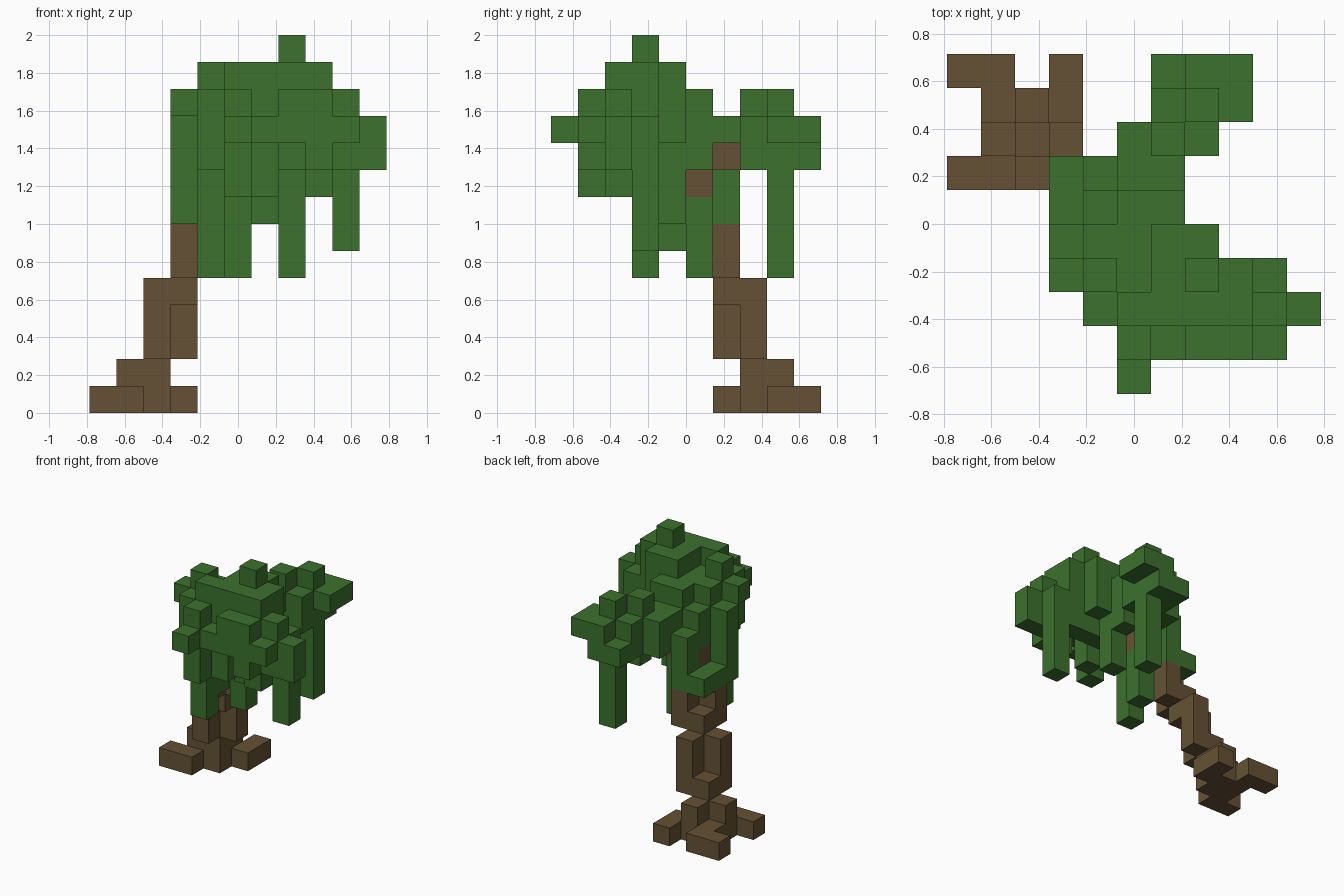
import bpy
import bmesh
from mathutils import Vector

UNIT = 1 / 7
ORIGIN = Vector((-5.5, -5.0, 0.0))
STEPS = [Vector(v) for v in ((1, 0, 0), (-1, 0, 0), (0, 1, 0), (0, -1, 0), (0, 0, 1), (0, 0, -1))]

default = bpy.data.objects.get("Cube")
if default:
    bpy.data.objects.remove(default, do_unlink=True)


def make_material(name, colour):
    mat = bpy.data.materials.new(name)
    mat.use_nodes = True
    mat.diffuse_color = colour
    mat.node_tree.nodes["Principled BSDF"].inputs["Base Color"].default_value = colour
    return mat


leaf_green = make_material("leaf green", (0.045, 0.165, 0.027, 1))
bark_brown = make_material("bark brown", (0.13, 0.083, 0.035, 1))

occupied = {}


def span(value):
    first, last = value if isinstance(value, tuple) else (value, value)
    return range(first, last + 1)


def fill(part, x, y, z):
    """Fill a block of grid cells; each argument is a cell or a (first, last) pair."""
    for i in span(x):
        for j in span(y):
            for k in span(z):
                occupied.setdefault((i, j, k), part)


# Roots
fill("roots", x=(0, 1), y=6, z=0)
fill("roots", x=(0, 1), y=9, z=0)
fill("roots", x=3, y=(8, 9), z=0)
fill("roots", x=(1, 2), y=(7, 8), z=0)
fill("roots", x=(1, 2), y=7, z=1)
fill("roots", x=2, y=8, z=1)

# Leaning trunk
fill("trunk", x=2, y=6, z=(2, 4))
fill("trunk", x=3, y=7, z=(2, 4))
fill("trunk", x=2, y=7, z=2)
fill("trunk", x=3, y=6, z=(4, 5))
fill("trunk", x=4, y=6, z=(5, 6))
fill("trunk", x=3, y=5, z=(5, 6))

# Branch inside the crown
fill("branch", x=4, y=5, z=7)
fill("branch", x=(4, 5), y=5, z=8)
fill("branch", x=5, y=6, z=9)

# Hanging vines
fill("vines", x=4, y=3, z=(5, 8))
fill("vines", x=5, y=5, z=(5, 7))
fill("vines", x=7, y=8, z=(5, 8))
fill("vines", x=9, y=3, z=(6, 8))
fill("vines", x=4, y=4, z=(6, 8))
fill("vines", x=6, y=4, z=(7, 9))
fill("vines", x=3, y=4, z=(7, 8))

# Crown, front rows
fill("crown", x=5, y=0, z=10)
fill("crown", x=5, y=1, z=(8, 11))
fill("crown", x=(6, 9), y=1, z=10)
fill("crown", x=(7, 8), y=1, z=11)
fill("crown", x=8, y=1, z=9)
fill("crown", x=(5, 8), y=2, z=12)
fill("crown", x=(4, 9), y=2, z=11)
fill("crown", x=(4, 10), y=2, z=10)
fill("crown", x=(4, 6), y=2, z=9)
fill("crown", x=(8, 10), y=2, z=9)
fill("crown", x=6, y=2, z=8)
fill("crown", x=8, y=2, z=8)

# Crown, middle rows
fill("crown", x=7, y=3, z=13)
fill("crown", x=4, y=3, z=12)
fill("crown", x=(6, 8), y=3, z=12)
fill("crown", x=(3, 8), y=3, z=11)
fill("crown", x=(4, 9), y=3, z=(9, 10))
fill("crown", x=(6, 7), y=4, z=12)
fill("crown", x=(4, 7), y=4, z=(10, 11))
fill("crown", x=3, y=4, z=(9, 10))
fill("crown", x=(4, 5), y=4, z=9)

# Crown, back rows
fill("crown", x=(4, 6), y=5, z=(9, 10))
fill("crown", x=(5, 6), y=5, z=11)
fill("crown", x=3, y=(5, 6), z=7)
fill("crown", x=4, y=6, z=(7, 9))
fill("crown", x=(5, 6), y=6, z=10)

# Side clump at the back
fill("side clump", x=(5, 7), y=7, z=(9, 10))
fill("side clump", x=6, y=7, z=11)
fill("side clump", x=7, y=8, z=11)
fill("side clump", x=(6, 8), y=8, z=10)
fill("side clump", x=(6, 7), y=8, z=9)
fill("side clump", x=(7, 8), y=9, z=10)
fill("side clump", x=(6, 7), y=9, z=9)


def build(part, material):
    """Make the outer faces of a part and merge the flat ones."""
    bm = bmesh.new()
    for cell, owner in occupied.items():
        if owner != part:
            continue
        centre = Vector(cell) + Vector((0.5, 0.5, 0.5)) + ORIGIN
        for step in STEPS:
            if tuple(int(c) for c in Vector(cell) + step) in occupied:
                continue
            side = Vector((step.y, step.z, step.x))
            other = step.cross(side)
            ring = (side + other, other - side, -side - other, side - other)
            bm.faces.new([bm.verts.new((centre + (step + r) / 2) * UNIT) for r in ring])
    bmesh.ops.remove_doubles(bm, verts=bm.verts, dist=0.001)
    bmesh.ops.dissolve_limit(bm, angle_limit=0.01, verts=bm.verts, edges=bm.edges)
    mesh = bpy.data.meshes.new(part)
    bm.to_mesh(mesh)
    bm.free()
    mesh.materials.append(material)
    bpy.context.collection.objects.link(bpy.data.objects.new(part, mesh))


for part in ("roots", "trunk", "branch"):
    build(part, bark_brown)
for part in ("vines", "crown", "side clump"):
    build(part, leaf_green)
